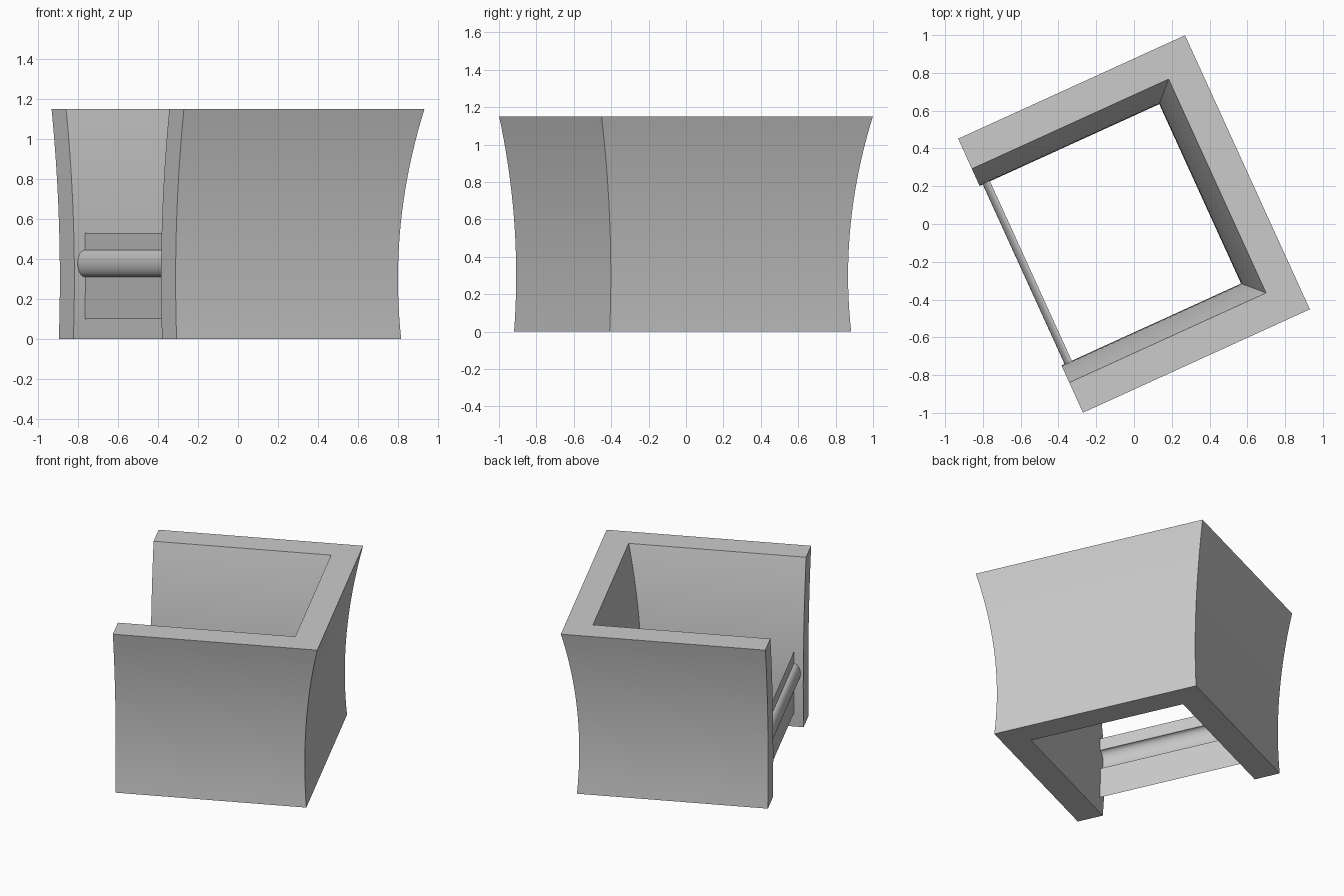
import bpy, math

if "Cube" in bpy.data.objects:
    bpy.data.objects.remove(bpy.data.objects["Cube"])

ANGLE = math.radians(24.5)
HEIGHT = 1.15
HALF_L, HALF_W, THICK = 0.66, 0.797, 0.175
LEVELS = 20


def make_object(name, verts, faces, smooth_angle=30):
    mesh = bpy.data.meshes.new(name)
    mesh.from_pydata(verts, [], faces)
    mesh.update()
    ob = bpy.data.objects.new(name, mesh)
    bpy.context.collection.objects.link(ob)
    ob.rotation_euler.z = ANGLE
    bpy.ops.object.select_all(action='DESELECT')
    ob.select_set(True)
    bpy.context.view_layer.objects.active = ob
    bpy.ops.object.shade_smooth_by_angle(angle=math.radians(smooth_angle))
    return ob


def outline(z):
    # U-shaped plan, drawn inwards by the waist curve; counter-clockwise
    d = 0.1 * (1 - ((z - 0.3) / 0.85) ** 2)
    a, b, t = HALF_L - d, HALF_W - d, THICK
    return [(-HALF_L, -b, z), (a, -b, z), (a, b, z), (-HALF_L, b, z),
            (-HALF_L, b - t, z), (a - t, b - t, z),
            (a - t, -b + t, z), (-HALF_L, -b + t, z)]


# Three curved walls as one stacked U outline
verts, faces = [], []
for i in range(LEVELS + 1):
    verts += outline(HEIGHT * i / LEVELS)
for i in range(LEVELS):
    for j in range(8):
        k = (j + 1) % 8
        faces.append((i * 8 + j, i * 8 + k, i * 8 + 8 + k, i * 8 + 8 + j))
top = LEVELS * 8
for q in [(0, 1, 6, 7), (1, 2, 5, 6), (2, 3, 4, 5)]:
    faces.append(tuple(top + n for n in q))
    faces.append(tuple(reversed(q)))
make_object("curved_walls", verts, faces)

# Thin cross panel with a half-round rail pressed outwards
profile = [(-0.6, 0.10)]
SEG = 20
for i in range(SEG + 1):
    t = math.pi * i / SEG
    profile.append((-0.6 - 0.042 * math.sin(t), 0.378 - 0.067 * math.cos(t)))
profile.append((-0.6, 0.53))
n = len(profile)
verts = [(u, s * 0.526, z) for s in (-1, 1) for u, z in profile]
faces = [(i, i + 1, n + i + 1, n + i) for i in range(n - 1)]
make_object("cross_panel", verts, faces)
